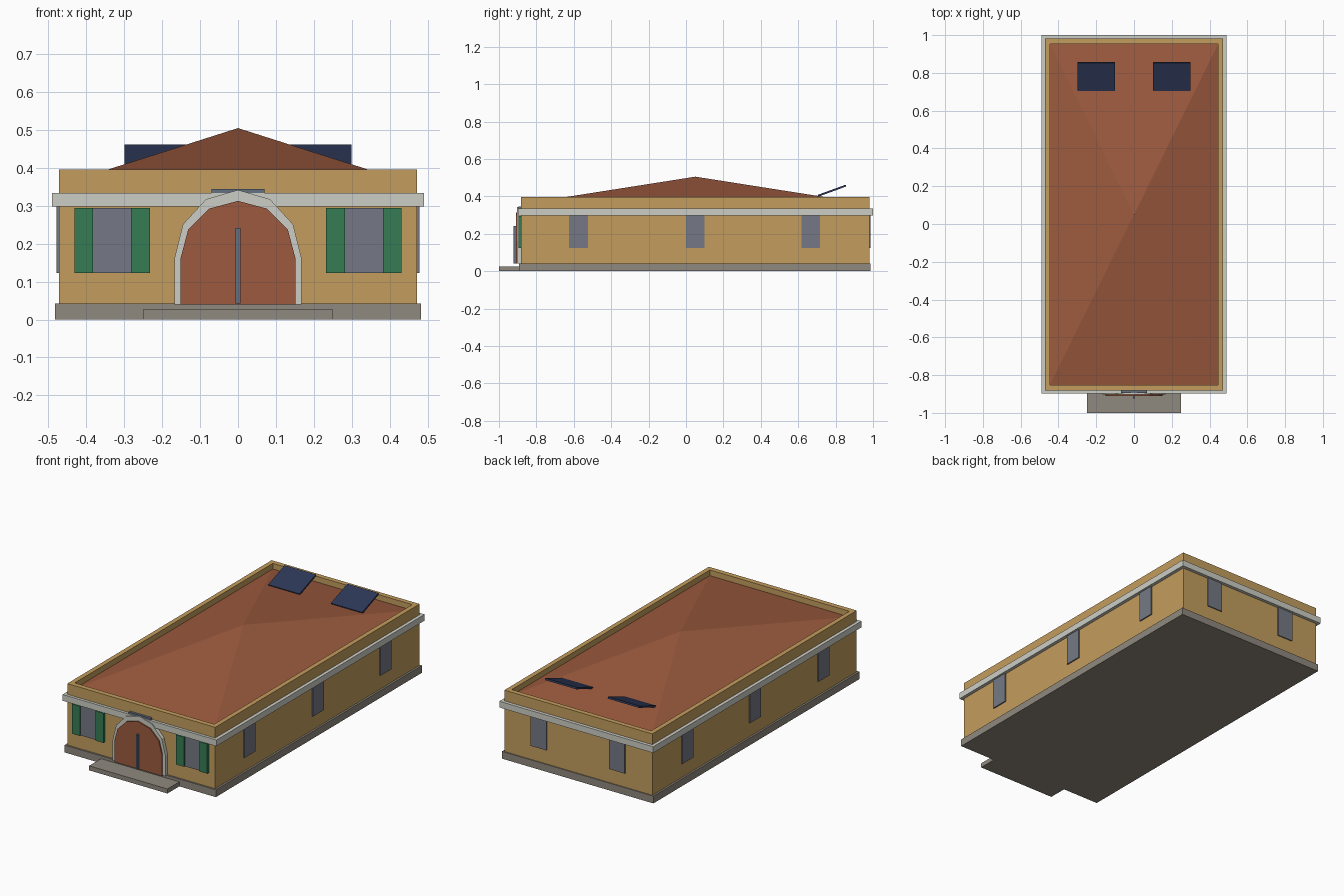
import bpy, bmesh, math
from mathutils import Matrix

if "Cube" in bpy.data.objects:
    bpy.data.objects.remove(bpy.data.objects["Cube"])


def material(name, r, g, b):
    m = bpy.data.materials.new(name)
    lin = [((c / 255 + 0.055) / 1.055) ** 2.4 for c in (r, g, b)]
    m.diffuse_color = (*lin, 1)
    m.use_nodes = True
    m.node_tree.nodes["Principled BSDF"].inputs["Base Color"].default_value = m.diffuse_color
    return m


OCHRE = material("ochre wall", 196, 157, 94)
STONE = material("grey stone", 143, 137, 126)
TRIM = material("pale trim", 206, 206, 198)
TERRA = material("terracotta", 156, 90, 62)
GLASS = material("grey glass", 117, 121, 133)
GREEN = material("green shutter", 53, 124, 83)
NAVY = material("navy panel", 45, 55, 86)
STEEL = material("steel", 101, 112, 128)

YC = 0.05  # centre of the building along y


def finish(name, bm, mat):
    bmesh.ops.recalc_face_normals(bm, faces=bm.faces)
    me = bpy.data.meshes.new(name)
    bm.to_mesh(me)
    bm.free()
    me.materials.append(mat)
    ob = bpy.data.objects.new(name, me)
    bpy.context.collection.objects.link(ob)
    return ob


def box(name, x, y, z, mat):
    """Box from (min, max) ranges on each axis."""
    bm = bmesh.new()
    size = Matrix.Diagonal((x[1] - x[0], y[1] - y[0], z[1] - z[0], 1))
    mid = Matrix.Translation((sum(x) / 2, sum(y) / 2, sum(z) / 2))
    bmesh.ops.create_cube(bm, size=1, matrix=mid @ size)
    return finish(name, bm, mat)


def extrude_profile(name, pts, y0, y1, mat):
    """Outline in x, z pushed from y0 to y1."""
    bm = bmesh.new()
    face = bm.faces.new([bm.verts.new((x, y0, z)) for x, z in pts])
    ext = bmesh.ops.extrude_face_region(bm, geom=[face])["geom"]
    bmesh.ops.translate(bm, vec=(0, y1 - y0, 0),
                        verts=[v for v in ext if isinstance(v, bmesh.types.BMVert)])
    return finish(name, bm, mat)


def arch(rx, rz, spring=0.16, base=0.04):
    pts = [(rx * math.cos(math.radians(a)), spring + rz * math.sin(math.radians(a)))
           for a in range(0, 181, 30)]
    return [(rx, base)] + pts + [(-rx, base)]


# Plinth, step, walls and cornice
box("plinth", (-0.483, 0.483), (-0.892, 0.987), (0, 0.042), STONE)
box("front_step", (-0.25, 0.25), (-1.0, -0.885), (0, 0.026), STONE)
box("walls", (-0.472, 0.472), (-0.882, 0.981), (0.04, 0.355), OCHRE)
box("cornice", (-0.491, 0.491), (-0.898, 1.0), (0.298, 0.334), TRIM)

# Parapet around the roof
for s, side in ((-1, "left"), (1, "right")):
    box("parapet_" + side, sorted((s * 0.445, s * 0.472)), (-0.882, 0.981), (0.35, 0.396), OCHRE)
box("parapet_front", (-0.445, 0.445), (-0.882, -0.853), (0.35, 0.396), OCHRE)
box("parapet_back", (-0.445, 0.445), (0.953, 0.981), (0.35, 0.396), OCHRE)

# Low pyramid roof
bm = bmesh.new()
base = [bm.verts.new((sx * 0.446, YC + sy * 0.904, 0.363))
        for sx, sy in ((-1, -1), (1, -1), (1, 1), (-1, 1))]
apex = bm.verts.new((0, YC, 0.505))
bm.faces.new(base)
for i in range(4):
    bm.faces.new((base[i], base[(i + 1) % 4], apex))
finish("roof", bm, TERRA)

# Arched doorway with frame, centre bar and plaque
extrude_profile("door_frame", arch(0.168, 0.182), -0.88, -0.903, TRIM)
extrude_profile("door", arch(0.152, 0.153), -0.88, -0.91, TERRA)
box("door_bar", (-0.006, 0.006), (-0.923, -0.909), (0.042, 0.242), STEEL)
box("plaque", (-0.07, 0.07), (-0.896, -0.88), (0.32, 0.345), STEEL)

# Windows, shutters and roof panels, mirrored left and right
Z = (0.123, 0.299)
for s, side in ((-1, "left"), (1, "right")):
    def span(a, b):
        return sorted((s * a, s * b))

    box("front_window_" + side, span(0.282, 0.382), (-0.888, -0.88), (0.123, 0.294), GLASS)
    box("inner_shutter_" + side, span(0.232, 0.282), (-0.896, -0.88), (0.123, 0.294), GREEN)
    box("outer_shutter_" + side, span(0.382, 0.431), (-0.896, -0.88), (0.123, 0.294), GREEN)
    box("back_window_" + side, span(0.2, 0.3), (0.979, 0.987), Z, GLASS)
    for i, y in enumerate((-0.575, YC, 0.667)):
        box(f"side_window_{side}_{i + 1}", span(0.47, 0.479), (y - 0.05, y + 0.05), Z, GLASS)

    panel = box("solar_panel_" + side, (-0.1, 0.1), (-0.08, 0.08), (-0.005, 0.005), NAVY)
    panel.location = (s * 0.2, 0.78, 0.43)
    panel.rotation_euler.x = math.radians(20)
